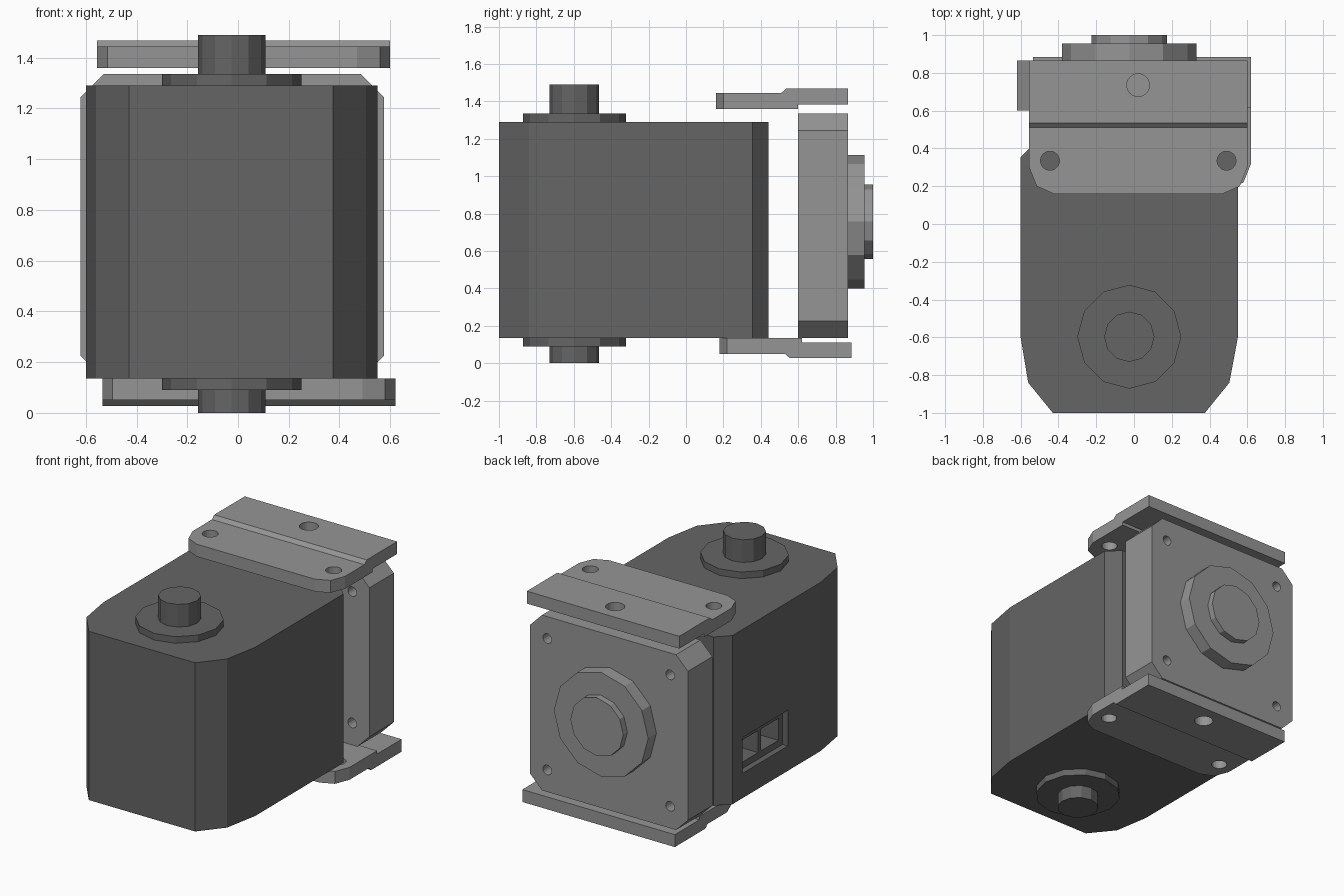
import bpy
import bmesh
from mathutils import Matrix, Vector

if "Cube" in bpy.data.objects:
    bpy.data.objects.remove(bpy.data.objects["Cube"], do_unlink=True)


def material(name, value):
    mat = bpy.data.materials.new(name)
    mat.use_nodes = True
    colour = (value, value, value, 1)
    mat.diffuse_color = colour
    mat.node_tree.nodes["Principled BSDF"].inputs["Base Color"].default_value = colour
    return mat


DARK = material("dark grey casing", 0.13)
LIGHT = material("light grey bracket", 0.30)


def add_object(name, bm, mat):
    bmesh.ops.recalc_face_normals(bm, faces=bm.faces)
    mesh = bpy.data.meshes.new(name)
    bm.to_mesh(mesh)
    bm.free()
    mesh.materials.append(mat)
    ob = bpy.data.objects.new(name, mesh)
    bpy.context.collection.objects.link(ob)
    return ob


def prism(name, outline, axis, low, high, mat):
    """Extrude a 2D outline along one axis; outline holds the other two axes in order."""
    bm = bmesh.new()
    verts = []
    for point in outline:
        co = list(point)
        co.insert(axis, low)
        verts.append(bm.verts.new(co))
    face = bm.faces.new(verts)
    moved = bmesh.ops.extrude_face_region(bm, geom=[face])["geom"]
    shift = Vector((0, 0, 0))
    shift[axis] = high - low
    bmesh.ops.translate(bm, vec=shift, verts=[g for g in moved if isinstance(g, bmesh.types.BMVert)])
    return add_object(name, bm, mat)


def disc(name, centre, radius, depth, mat, axis="Z", sides=12):
    bm = bmesh.new()
    bmesh.ops.create_cone(bm, cap_ends=True, segments=sides, radius1=radius, radius2=radius, depth=depth)
    # put corners on the main axes
    if axis == "Y":
        bmesh.ops.rotate(bm, verts=bm.verts, matrix=Matrix.Rotation(1.5707963, 3, "X"))
    bmesh.ops.translate(bm, vec=centre, verts=bm.verts)
    return add_object(name, bm, mat)


def box(name, low, high, mat):
    outline = [(low[0], low[1]), (high[0], low[1]), (high[0], high[1]), (low[0], high[1])]
    return prism(name, outline, 2, low[2], high[2], mat)


def combine(ob, tool, operation="DIFFERENCE"):
    """Apply a boolean and drop its helper object."""
    tool.hide_render = True
    mod = ob.modifiers.new("cut", "BOOLEAN")
    mod.operation = operation
    mod.solver = "EXACT"
    mod.object = tool
    bpy.context.view_layer.update()
    graph = bpy.context.evaluated_depsgraph_get()
    result = bpy.data.meshes.new_from_object(ob.evaluated_get(graph))
    ob.modifiers.clear()
    ob.data = result
    bpy.data.objects.remove(tool, do_unlink=True)


# Motor casing with chamfered corners
casing = prism("motor_casing", [
    (-0.43, -1), (0.375, -1), (0.505, -0.84), (0.55, -0.6), (0.55, 0.355), (0.465, 0.44),
    (-0.515, 0.44), (-0.6, 0.355), (-0.6, -0.6), (-0.56, -0.84)], 2, 0.135, 1.29, DARK)

# Cable socket: shallow recess with two deeper pits
combine(casing, box("socket_cutter", (-0.7, -0.245, 0.305), (-0.56, 0.245, 0.55), DARK))
for y in (-0.105, 0.115):
    combine(casing, box("pit_cutter", (-0.65, y - 0.095, 0.35), (-0.42, y + 0.095, 0.5), DARK))

# Output shafts and collars at both ends of the casing
for side, collar_z, shaft_z in (("top", 1.3125, 1.39), ("bottom", 0.1125, 0.1)):
    disc(side + "_collar", (-0.025, -0.597, collar_z), 0.275, 0.045, DARK)
    disc(side + "_shaft", (-0.025, -0.597, shaft_z), 0.133, 0.2, DARK)

# Mounting flange with chamfered corners and four screw holes
flange = prism("rear_flange", [
    (-0.62, 0.225), (-0.53, 0.135), (0.485, 0.135), (0.575, 0.225),
    (0.575, 1.245), (0.485, 1.335), (-0.53, 1.335), (-0.62, 1.245)], 1, 0.6, 0.865, LIGHT)
for x in (-0.485, 0.445):
    for z in (0.285, 1.185):
        combine(flange, disc("hole_cutter", (x, 0.73, z), 0.033, 0.5, LIGHT, "Y", 16))

# Stepped horn on the rear of the flange
disc("rear_horn_base", (-0.025, 0.91, 0.757), 0.357, 0.09, LIGHT, "Y")
disc("rear_horn_hub", (-0.025, 0.975, 0.757), 0.2, 0.05, LIGHT, "Y")


# Stepped bracket plates above and below the flange
def bracket(name):
    plate = prism(name, [
        (0.1, 1.36), (0.6, 1.36), (0.6, 1.383), (0.865, 1.383),
        (0.865, 1.468), (0.535, 1.468), (0.51, 1.445), (0.1, 1.445)], 0, -0.8, 0.8, LIGHT)
    combine(plate, prism("outline_cutter", [
        (-0.555, 1.2), (-0.555, 0.3), (-0.515, 0.2), (-0.425, 0.16),
        (0.47, 0.16), (0.56, 0.2), (0.6, 0.3), (0.6, 1.2)], 2, 1.2, 1.6, LIGHT), "INTERSECT")
    for x, y, radius in ((-0.445, 0.335, 0.05), (0.49, 0.335, 0.05), (0.022, 0.735, 0.06)):
        combine(plate, disc("hole_cutter", (x, y, 1.4), radius, 0.4, LIGHT, "Z", 24))
    return plate


bracket("top_bracket")
lower = bracket("bottom_bracket")
lower.data.transform(Matrix.Translation((0.02, 0.02, 1.495)) @ Matrix.Scale(-1, 4, (0, 0, 1)))
lower.data.flip_normals()
